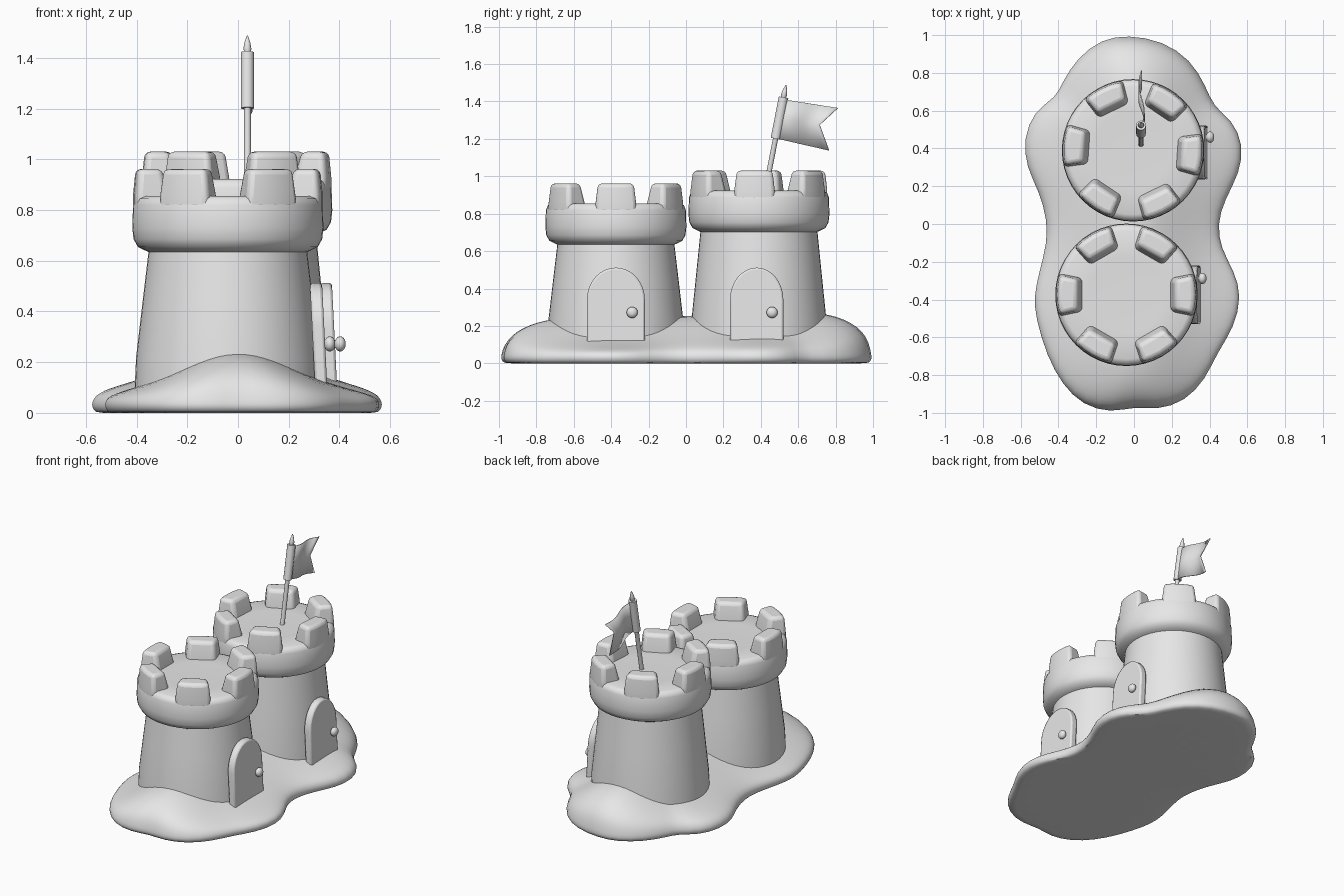
import bpy, bmesh, math
from mathutils import Vector, Matrix

if "Cube" in bpy.data.objects:
    bpy.data.objects.remove(bpy.data.objects["Cube"])

sand = bpy.data.materials.new("sand_grey")
sand.diffuse_color = (0.8, 0.8, 0.8, 1)
sand.use_nodes = True
sand.node_tree.nodes["Principled BSDF"].inputs["Base Color"].default_value = sand.diffuse_color


def make(name, verts, faces, angle=40):
    """Mesh object from data, with outward normals and smooth shading."""
    me = bpy.data.meshes.new(name)
    me.from_pydata([tuple(v) for v in verts], [], faces)
    bm = bmesh.new()
    bm.from_mesh(me)
    bmesh.ops.remove_doubles(bm, verts=bm.verts, dist=1e-5)
    bmesh.ops.recalc_face_normals(bm, faces=bm.faces)
    bm.to_mesh(me)
    bm.free()
    ob = bpy.data.objects.new(name, me)
    bpy.context.collection.objects.link(ob)
    me.materials.append(sand)
    bpy.ops.object.select_all(action='DESELECT')
    ob.select_set(True)
    bpy.context.view_layer.objects.active = ob
    bpy.ops.object.shade_smooth_by_angle(angle=math.radians(angle))
    return ob


def loft(name, rings, angle=40):
    """Skin a stack of closed rings and cap both ends."""
    n = len(rings[0])
    verts = [v for r in rings for v in r]
    faces = [(k * n + i, k * n + (i + 1) % n, (k + 1) * n + (i + 1) % n, (k + 1) * n + i)
             for k in range(len(rings) - 1) for i in range(n)]
    faces += [tuple(range(n)), tuple(range((len(rings) - 1) * n, len(rings) * n))]
    return make(name, verts, faces, angle)


def lathe(name, profile, n, matrix, angle=40):
    rings = [[matrix @ Vector((r * math.cos(a), r * math.sin(a), z))
              for a in (2 * math.pi * i / n for i in range(n))] for r, z in profile]
    return loft(name, rings, angle)


def bevel(ob, width, segments=3):
    m = ob.modifiers.new("soft_edges", 'BEVEL')
    m.width, m.segments, m.limit_method = width, segments, 'ANGLE'
    m.angle_limit = math.radians(40)


# Sand mound: lobed outline swept inward and upward to a central ridge
outline = [(-.03, 1), (.15, .97), (.3, .87), (.38, .73), (.42, .62), (.52, .55),
           (.58, .42), (.56, .27), (.48, .13), (.44, 0), (.46, -.13), (.53, -.25),
           (.57, -.38), (.53, -.55), (.44, -.68), (.38, -.82), (.27, -.94), (.12, -.985),
           (.0, -.965), (-.12, -1), (-.27, -.96), (-.38, -.85), (-.46, -.7), (-.52, -.5),
           (-.53, -.38), (-.5, -.25), (-.46, -.1), (-.46, .02), (-.5, .17), (-.57, .3),
           (-.585, .45), (-.53, .6), (-.41, .67), (-.38, .75), (-.3, .88), (-.17, .98)]


def mound_ring(t, z=None):
    ring = []
    for x, y in outline:
        sy = max(-.38, min(.38, y))
        qx, qy = -.01 + (x + .01) * t, sy + (y - sy) * t
        h = .105 + .155 * math.exp(-(qx / .28) ** 2) + .035 * max(-.3, min(1, qy))
        ring.append((qx, qy, .045 + (h - .045) * math.sqrt(1 - t ** 4) if z is None else z))
    return ring


mound = loft("sand_mound", [mound_ring(.93, 0), mound_ring(.975, 0), mound_ring(1.003, .022)]
             + [mound_ring(t) for t in (1, .975, .92, .83, .7, .55, .35, .15)], 60)
sub = mound.modifiers.new("smooth", 'SUBSURF')
sub.levels = sub.render_levels = 1


def tower(prefix, x, y, lift, turn):
    # Tapered wall flaring into the overhanging rim
    place = Matrix.Translation((x, y, 0))
    lathe(prefix + "_tower", [
        (.37, .04), (.362, .22), (.335, .45 + lift / 2), (.313, .635 + lift), (.325, .64 + lift),
        (.355, .655 + lift), (.372, .685 + lift), (.377, .73 + lift), (.374, .82 + lift),
        (.364, .845 + lift), (.34, .855 + lift), (.2, .85 + lift), (.05, .85 + lift)],
        48, place, 50)
    # Six curved merlons standing on the rim
    for k in range(6):
        m = place @ Matrix.Rotation(math.radians(60 * k + turn), 4, 'Z')
        rings = []
        for z, half, inner, outer in ((.8, 18, .23, .374), (.86, 17.5, .235, .374),
                                      (.962, 16, .26, .364)):
            sweep = [math.radians(half * s) for s in (-1, -.5, 0, .5, 1)]
            ring = [(outer * math.cos(a), outer * math.sin(a)) for a in sweep]
            ring += [(inner, .09 * half / 18), (inner, -.09 * half / 18)]
            rings.append([m @ Vector((px, py, z + lift)) for px, py in ring])
        bevel(loft(f"{prefix}_merlon_{k + 1}", rings), .022)


def door(prefix, x, y, width, knob):
    # Arched slab leaning with the wall
    r, foot, spring, top = width / 2, .08, .34, .512
    arch = [(-r, foot), (r, foot)] + [
        (r * math.cos(a), spring + (top - spring) * math.sin(a))
        for a in (math.pi * i / 16 for i in range(17))]
    rings = [[(x + dx - .05 * (pz - .3), y + py, pz) for py, pz in arch] for dx in (-.024, .024)]
    bevel(loft(prefix + "_door", rings), .01, 2)
    # Round knob on a short neck
    turn = Matrix.Translation(knob) @ Matrix.Rotation(math.pi / 2, 4, 'Y')
    ball = [(.03 * math.sin(math.pi * i / 10), -.022 * math.cos(math.pi * i / 10))
            for i in range(1, 10)]
    lathe(prefix + "_knob", [(.011, -.045)] + ball, 16, turn, 60)


tower("front", -.04, -.375, 0, 0)
tower("back", -.005, .39, .068, -4)
door("front", .318, -.375, .31, (.362, -.288, .272))
door("back", .357, .378, .285, (.403, .46, .272))

# Leaning flagpole with sleeve and pointed tip
foot = Vector((.037, .42, .9))
axis = Vector((0, .115, .59))
lean = Matrix.Translation(foot) @ axis.to_track_quat('Z', 'Y').to_matrix().to_4x4()
lathe("flagpole", [(.014, 0), (.014, .54), (.016, .545), (.012, .57), (.002, .6)], 12, lean)
lathe("flag_sleeve", [(.026, .307), (.026, .532)], 12, lean)

# Swallow-tailed flag with a gentle wave
top_a, top_b = Vector((.515, 1.412)), Vector((.812, 1.365))
low_a, low_b = Vector((.47, 1.205)), Vector((.765, 1.138))
steps = 12
rows = []
for j in range(3):
    end = (top_b, Vector((.715, 1.275)), low_b)[j]
    start = top_a.lerp(low_a, j / 2)
    rows.append([(.04 + .014 * math.sin(6.3 * i / steps), *start.lerp(end, i / steps))
                 for i in range(steps + 1)])
n = steps + 1
flag = make("flag", sum(rows, []), [(j * n + i, j * n + i + 1, (j + 1) * n + i + 1, (j + 1) * n + i)
                                    for j in range(2) for i in range(steps)])
solid = flag.modifiers.new("cloth", 'SOLIDIFY')
solid.thickness, solid.offset = .006, 0
